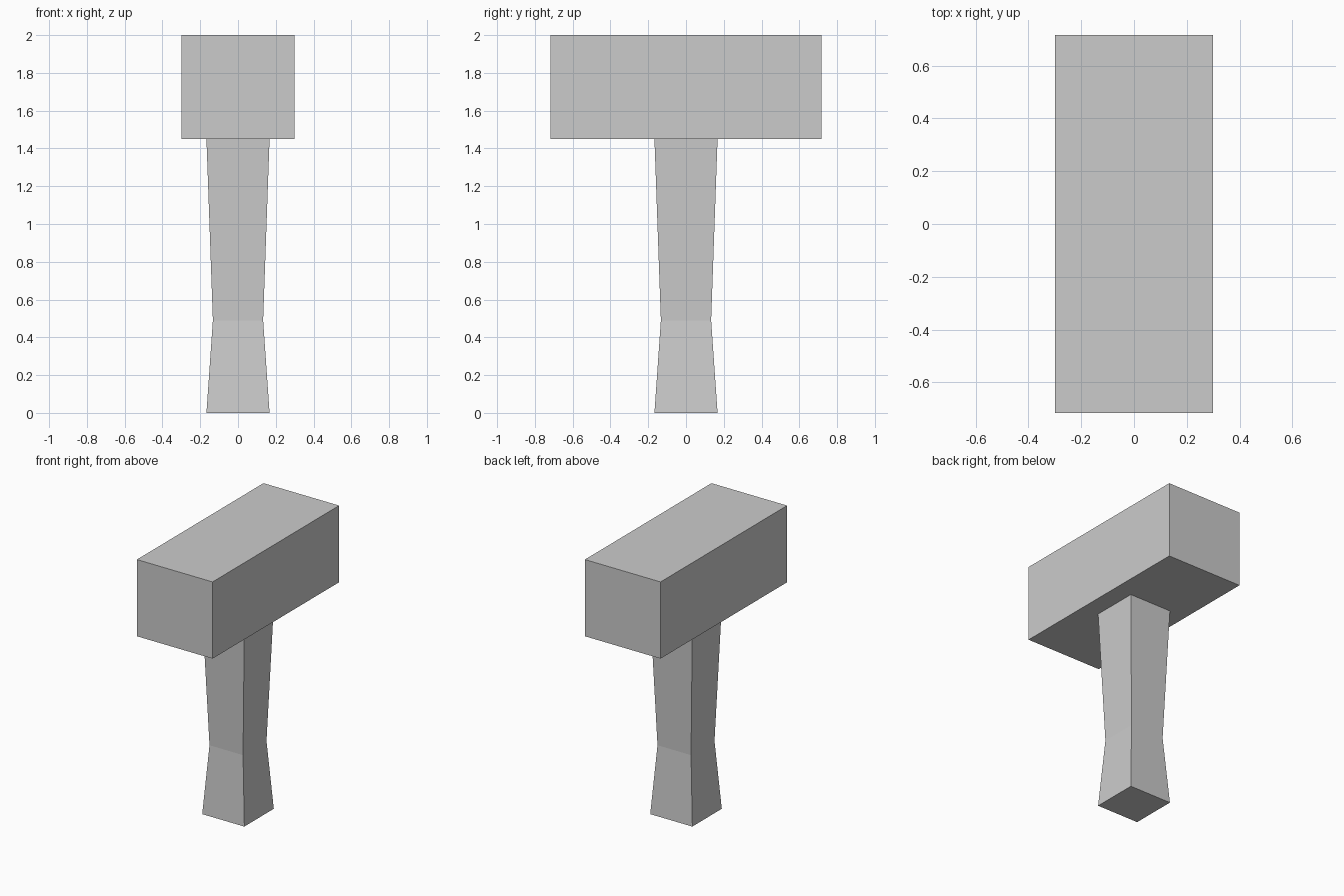
import bpy
import bmesh

default_cube = bpy.data.objects.get("Cube")
if default_cube:
    bpy.data.objects.remove(default_cube, do_unlink=True)


def make_material(name, colour):
    mat = bpy.data.materials.new(name)
    mat.use_nodes = True
    mat.diffuse_color = colour
    mat.node_tree.nodes["Principled BSDF"].inputs["Base Color"].default_value = colour
    return mat


def square_loft(name, sections, mat):
    """Closed solid through rectangles given as (half_x, half_y, z)."""
    bm = bmesh.new()
    rings = [[bm.verts.new((sx * hx, sy * hy, z))
              for sx, sy in ((-1, -1), (1, -1), (1, 1), (-1, 1))]
             for hx, hy, z in sections]
    for low, high in zip(rings, rings[1:]):
        for i in range(4):
            j = (i + 1) % 4
            bm.faces.new((low[i], low[j], high[j], high[i]))
    bm.faces.new(rings[0][::-1])
    bm.faces.new(rings[-1])
    mesh = bpy.data.meshes.new(name)
    bm.to_mesh(mesh)
    bm.free()
    mesh.materials.append(mat)
    obj = bpy.data.objects.new(name, mesh)
    bpy.context.collection.objects.link(obj)
    return obj


grey = make_material("plain_grey", (0.6, 0.6, 0.6, 1))

# Handle, narrowed at the grip
square_loft("handle", [(0.167, 0.167, 0), (0.133, 0.133, 0.49), (0.167, 0.167, 1.45)], grey)

# Block head
square_loft("hammer_head", [(0.3, 0.717, 1.45), (0.3, 0.717, 2)], grey)
